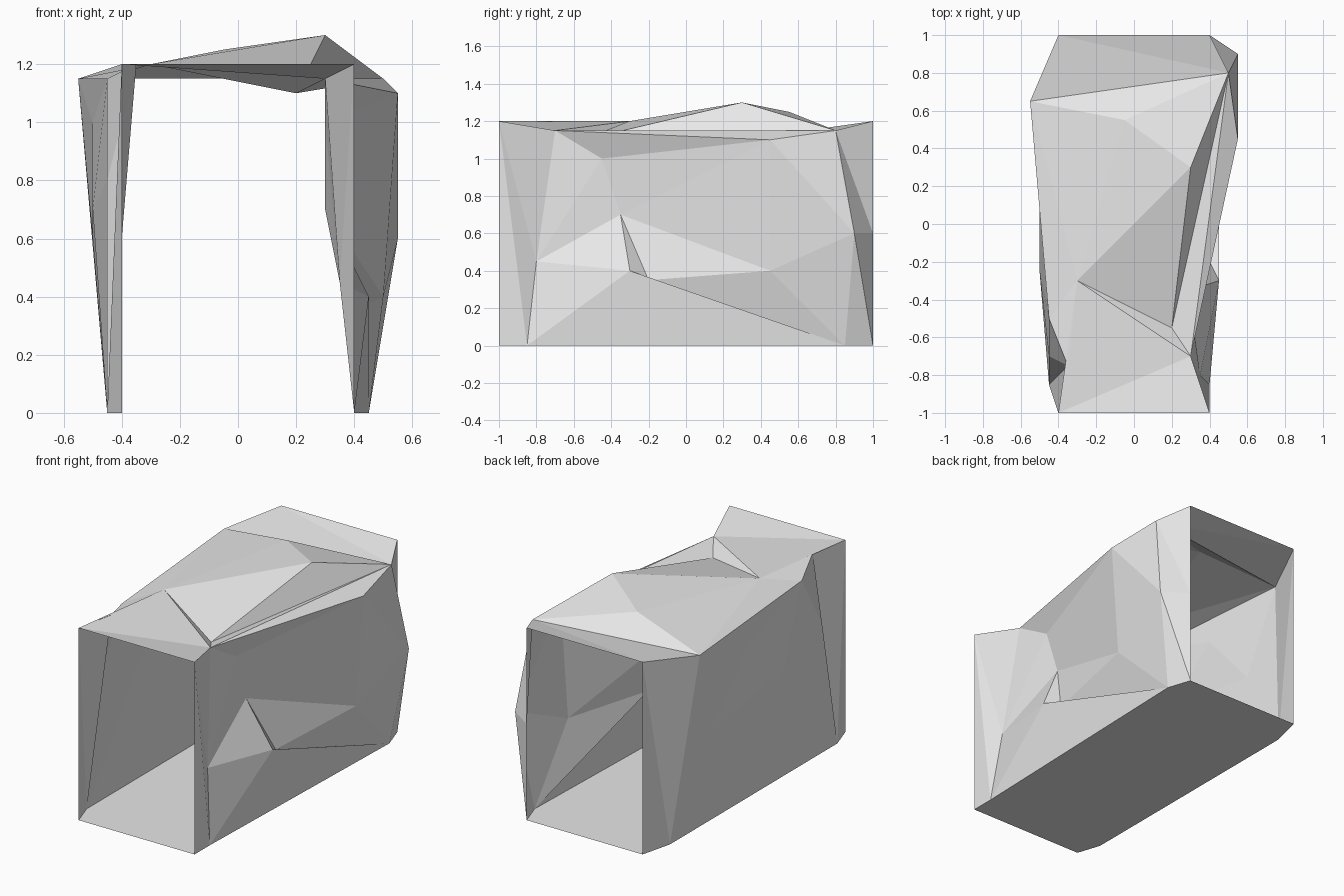
import bpy, bmesh
from mathutils import Vector

cube = bpy.data.objects.get("Cube")
if cube:
    bpy.data.objects.remove(cube, do_unlink=True)

# One plain stone colour
stone = bpy.data.materials.new("light_grey_stone")
stone.use_nodes = True
colour = (0.8, 0.8, 0.8, 1)
stone.diffuse_color = colour
for node in stone.node_tree.nodes:
    if node.type == "BSDF_PRINCIPLED":
        node.inputs["Base Color"].default_value = colour

points = {}

# The two rectangular openings: bottom right, top right, top left, bottom left
for names, y in (("abcd", -1), ("efgh", 1)):
    for name, x, z in zip(names, (-.4, -.4, .4, .4), (0, 1.2, 1.2, 0)):
        points[name] = (x, y, z)

# Rocky corners along the roof
points.update(
    I=(-.35, -.75, 1.2), J=(-.45, -.5, 1.15), O=(-.55, .65, 1.15),
    S=(.5, .8, 1.15), T=(.3, -.7, 1.15), U=(-.3, -.3, 1.2),
    X=(.2, -.55, 1.1), Y=(-.05, .55, 1.25), Z=(.3, .3, 1.3),
    N=(.55, .45, 1.1))

# Rocky corners of the left wall, with its overhanging ledge
points.update(
    E=(.4, -.85, 0), K=(.45, .85, 0), L=(.45, -.3, .4), H=(.4, -.2, .35),
    P=(.3, -.35, .7), Q=(.35, -.8, .45), M=(.3, -.45, 1), R=(.55, .9, .6),
    G=(.5, .45, .4), W=(.4, 1, .6))

# Rocky corners of the right wall
points.update(
    p=(-.45, -.85, 0), q=(-.45, .8, 0), v=(-.45, -.7, .8),
    s=(-.5, -.25, .7), t=(-.5, .1, 1), u=(-.5, .45, .6))


def rock_sheet(name, facets, outward):
    """Build a faceted sheet from point letters, facing the outward direction."""
    bm = bmesh.new()
    verts = {k: bm.verts.new(points[k]) for k in sorted(set(facets) - {" "})}
    for facet in facets.split():
        bm.faces.new([verts[k] for k in facet])
    bmesh.ops.recalc_face_normals(bm, faces=bm.faces)
    bm.normal_update()
    total = sum((f.normal * f.calc_area() for f in bm.faces), Vector())
    if total.dot(Vector(outward)) < 0:
        bmesh.ops.reverse_faces(bm, faces=bm.faces)
    mesh = bpy.data.meshes.new(name)
    bm.to_mesh(mesh)
    bm.free()
    mesh.materials.append(stone)
    obj = bpy.data.objects.new(name, mesh)
    bpy.context.collection.objects.link(obj)
    return obj


# Flat floor
rock_sheet("tunnel_floor", "adEKheqp", (0, 0, -1))

# Roof with a raised ridge and a narrow cleft near the front
rock_sheet("tunnel_roof",
           "bcT bTU bUI IUJ JUO UTX UXZ UZY UYO YOS YSZ ZSX XST TSN OSf fSg",
           (0, 0, 1))

# Left wall with the hollow above the ledge
rock_sheet("left_wall",
           "dEc cEQ cQT TQM TMN MQP MPN PGN NGR NRS QPL QLE ELK PLH LHK "
           "PHG HKG GKR RKh RhW SRW SWg",
           (1, 0, 0))

# Right wall, gently bulging outward
rock_sheet("right_wall",
           "apb bpI Ipv IvJ Jvs vps Jst JtO Otu tus sqp usq uqO Oqf fqe",
           (-1, 0, 0))
